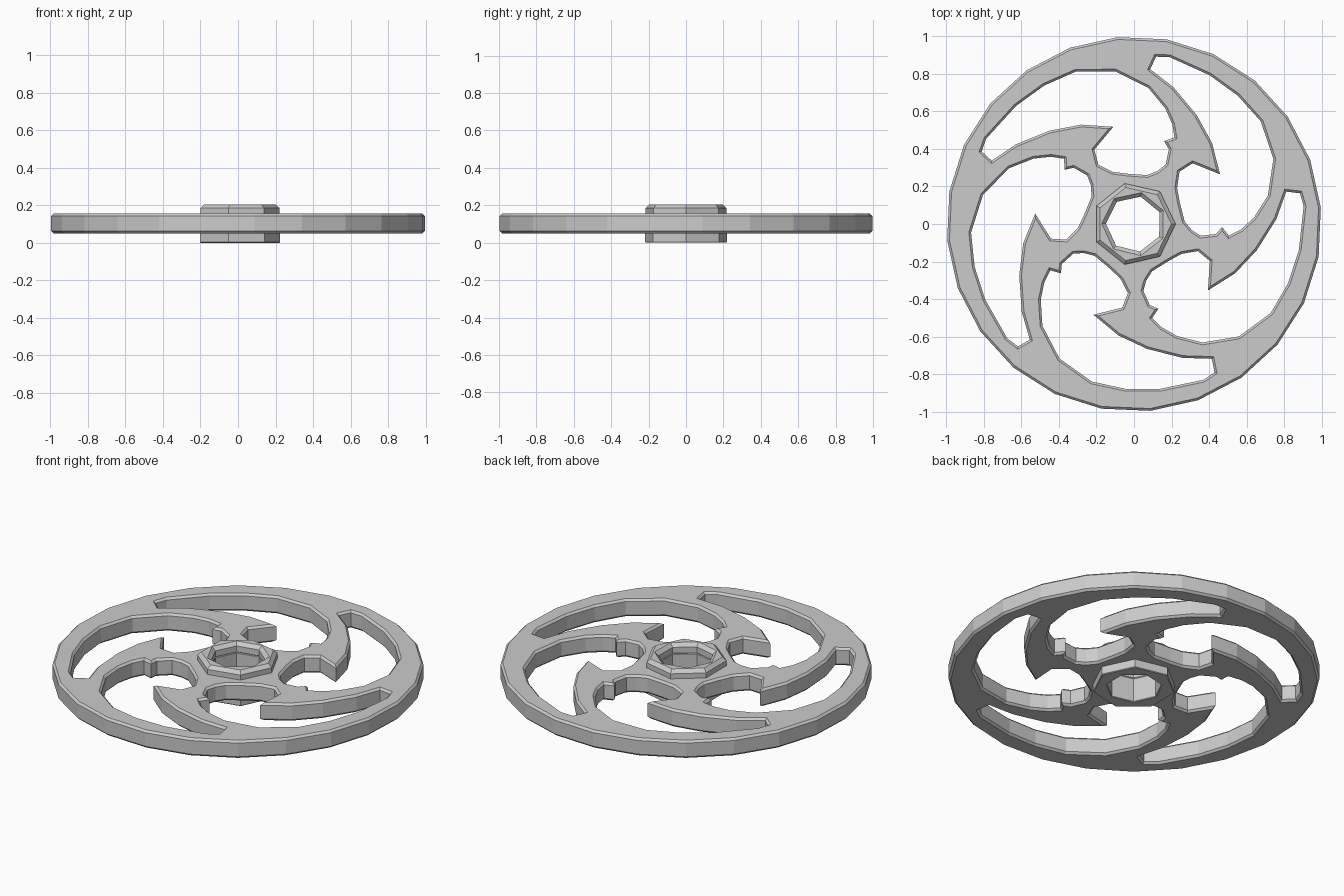
import bpy
from math import sin, cos, radians

cube = bpy.data.objects.get("Cube")
if cube:
    bpy.data.objects.remove(cube)

metal = bpy.data.materials.new("grey metal")
metal.use_nodes = True
grey = (0.6, 0.6, 0.6, 1)
metal.diffuse_color = grey
metal.node_tree.nodes["Principled BSDF"].inputs["Base Color"].default_value = grey


def ring(radius, sides, start):
    """Regular polygon as (radius, angle) pairs."""
    return [(radius, start + 360 * i / sides) for i in range(sides)]


def plate(name, outlines, bottom, top, chamfer):
    """Extruded, chamfered plate; inner outlines become holes."""
    curve = bpy.data.curves.new(name, "CURVE")
    curve.dimensions = "2D"
    curve.fill_mode = "BOTH"
    curve.extrude = (top - bottom) / 2 - chamfer
    curve.bevel_depth = chamfer
    curve.bevel_resolution = 0
    curve.offset = -chamfer
    for outline in outlines:
        spline = curve.splines.new("POLY")
        spline.points.add(len(outline) - 1)
        spline.use_cyclic_u = True
        for point, (r, a) in zip(spline.points, outline):
            point.co = (r * cos(radians(a)), r * sin(radians(a)), 0, 1)
    temp = bpy.data.objects.new(name + "_curve", curve)
    bpy.context.collection.objects.link(temp)
    bpy.context.view_layer.update()
    graph = bpy.context.evaluated_depsgraph_get()
    mesh = bpy.data.meshes.new_from_object(temp.evaluated_get(graph))
    bpy.data.objects.remove(temp)
    mesh.materials.clear()
    mesh.materials.append(metal)
    for face in mesh.polygons:
        face.use_smooth = False
        face.material_index = 0
    obj = bpy.data.objects.new(name, mesh)
    obj.location.z = (top + bottom) / 2
    bpy.context.collection.objects.link(obj)
    return obj


# One swirling opening: rim side, tooth, bay by the hub, hooked horn, spoke edge
opening = [
    (0.83, 84), (0.90, 82.5), (0.91, 78), (0.89, 63), (0.88, 51), (0.87, 39),
    (0.82, 25), (0.73, 12), (0.64, 3), (0.57, -3), (0.51, -7),
    (0.47, -2), (0.44, -7), (0.36, -10), (0.31, -6), (0.27, 3), (0.27, 25),
    (0.30, 40), (0.37, 49), (0.45, 46), (0.53, 30),
    (0.60, 46), (0.67, 60), (0.76, 74),
]
openings = [[(r, a + 72 * i) for r, a in opening] for i in range(5)]
bore = ring(0.15, 7, 25)

# Spoked rim disc
plate("wheel_disc", [ring(1.0, 24, 5)] + openings + [bore], 0.05, 0.155, 0.012)
# Hub collars above and below the disc
plate("hub_top", [ring(0.222, 7, 0), bore], 0.13, 0.205, 0.02)
plate("hub_bottom", [ring(0.225, 7, 0), bore], 0.0, 0.08, 0.004)
